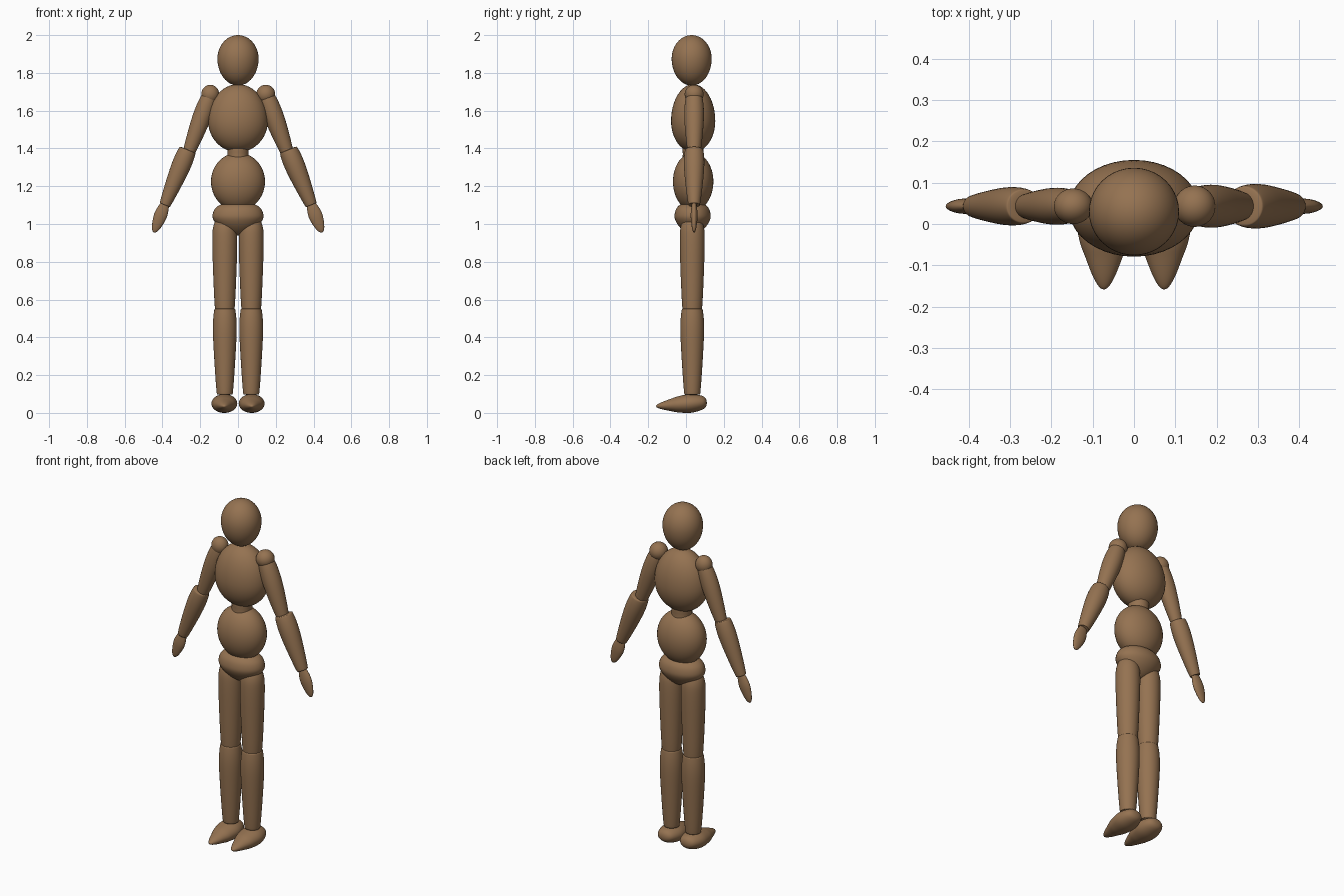
import bpy, bmesh, math
from mathutils import Vector

old = bpy.data.objects.get("Cube")
if old:
    bpy.data.objects.remove(old)

wood = bpy.data.materials.new("brown_wood")
wood.use_nodes = True
COLOUR = (0.30, 0.17, 0.083, 1)
wood.diffuse_color = COLOUR
bsdf = next(n for n in wood.node_tree.nodes if n.type == 'BSDF_PRINCIPLED')
bsdf.inputs["Base Color"].default_value = COLOUR
bsdf.inputs["Roughness"].default_value = 0.6

SEGMENTS = 40
DEPTH = 0.038   # y of the body's centre line


def smooth_profile(pts, steps=5):
    """Round a (radius, height) profile that starts and ends on its axis."""
    p = [Vector(q) for q in pts]
    p = [Vector((-p[1].x, p[1].y))] + p + [Vector((-p[-2].x, p[-2].y))]
    out = []
    for a, b, c, d in zip(p, p[1:], p[2:], p[3:]):
        for i in range(steps):
            t = i / steps
            out.append(0.5 * (2 * b + (c - a) * t + (2 * a - 5 * b + 4 * c - d) * t * t
                              + (3 * b - a - 3 * c + d) * t ** 3))
    return out + [p[-2]]


def turned(name, profile, start, end, side=1, depth=1, up=(0, 1, 0)):
    """Turn a profile (heights 0 to 1) about the line from start to end."""
    start, end = Vector(start), Vector(end)
    axis = end - start
    length = axis.length
    z = axis.normalized()
    x = Vector(up).cross(z).normalized()
    y = z.cross(x)
    pts = smooth_profile([(r, h * length) for r, h in profile])
    bm = bmesh.new()
    rings = []
    for r, h in pts[1:-1]:
        ring = []
        for i in range(SEGMENTS):
            a = 2 * math.pi * i / SEGMENTS
            ring.append(bm.verts.new(start + z * h + x * (r * side * math.cos(a))
                                     + y * (r * depth * math.sin(a))))
        rings.append(ring)
    first = bm.verts.new(start + z * pts[0].y)
    last = bm.verts.new(start + z * pts[-1].y)
    for i in range(SEGMENTS):
        j = (i + 1) % SEGMENTS
        bm.faces.new((first, rings[0][j], rings[0][i]))
        bm.faces.new((last, rings[-1][i], rings[-1][j]))
        for lo, hi in zip(rings, rings[1:]):
            bm.faces.new((lo[i], lo[j], hi[j], hi[i]))
    bmesh.ops.recalc_face_normals(bm, faces=bm.faces[:])
    return finish(name, bm)


def egg(name, centre, rx, ry, above, below):
    """Ellipsoid whose upper and lower halves differ in height."""
    bm = bmesh.new()
    bmesh.ops.create_uvsphere(bm, u_segments=SEGMENTS, v_segments=24, radius=1)
    for v in bm.verts:
        h = above if v.co.z > 0 else below
        v.co = Vector(centre) + Vector((v.co.x * rx, v.co.y * ry, v.co.z * h))
    return finish(name, bm)


def finish(name, bm):
    mesh = bpy.data.meshes.new(name)
    bm.to_mesh(mesh)
    bm.free()
    mesh.materials.append(wood)
    mesh.shade_smooth()
    obj = bpy.data.objects.new(name, mesh)
    bpy.context.collection.objects.link(obj)
    return obj


# Head and torso
egg("head", (0, 0.03, 1.875), 0.109, 0.106, 0.125, 0.142)
egg("chest", (0, DEPTH, 1.545), 0.158, 0.117, 0.195, 0.165)
egg("abdomen", (0, DEPTH, 1.225), 0.143, 0.107, 0.152, 0.155)
turned("waist_joint", [(0, 0), (0.05, 0.02), (0.055, 0.5), (0.05, 0.98), (0, 1)],
       (0, DEPTH, 1.32), (0, DEPTH, 1.42))
turned("pelvis", [(0, 0), (0.05, 0.08), (0.1, 0.28), (0.13, 0.5), (0.134, 0.68),
                  (0.118, 0.88), (0.08, 1), (0, 1)],
       (0, DEPTH - 0.003, 0.94), (0, DEPTH - 0.003, 1.105), depth=0.71)

# Limb profiles, from the upper end to the lower end
thigh = [(0, 0), (0.04, 0.025), (0.06, 0.1), (0.066, 0.24), (0.062, 0.57),
         (0.053, 0.94), (0.044, 0.985), (0, 1)]
shin = [(0, 0), (0.047, 0.008), (0.057, 0.045), (0.063, 0.22), (0.058, 0.5),
        (0.044, 0.94), (0.035, 0.98), (0, 1)]
foot = [(0, 0), (0.045, 0.06), (0.068, 0.3), (0.06, 0.55), (0.045, 0.71),
        (0.027, 0.88), (0.012, 0.975), (0, 1)]
upper_arm = [(0, 0), (0.035, 0.02), (0.047, 0.12), (0.052, 0.35), (0.048, 0.62),
             (0.037, 0.95), (0.03, 1), (0, 1.01)]
forearm = [(0, 0), (0.04, 0), (0.05, 0.04), (0.054, 0.25), (0.048, 0.55),
           (0.033, 0.96), (0.025, 1), (0, 1)]
hand = [(0, 0), (0.022, 0.04), (0.036, 0.36), (0.033, 0.62), (0.019, 0.9), (0, 1)]

for label, s in (("left", 1), ("right", -1)):
    # Leg
    x, y = 0.07 * s, DEPTH - 0.005
    turned(label + "_thigh", thigh, (x, y, 1.04), (x, y, 0.535))
    turned(label + "_shin", shin, (x, y, 0.557), (x, y, 0.09))
    turned(label + "_foot", foot, (0.072 * s, 0.11, 0.057), (0.073 * s, -0.158, 0.035),
           depth=0.72, up=(0, 0, 1))

    # Arm, a little slimmer on the right
    w, d = (1, 1) if s > 0 else (0.94, 0.86)
    y = DEPTH + 0.005
    egg(label + "_shoulder", (0.147 * s, y, 1.687), 0.05 * w, 0.05 * d, 0.05, 0.05)
    turned(label + "_upper_arm", upper_arm, (0.146 * s, y, 1.69), (0.258 * s, y, 1.385),
           w, d)
    turned(label + "_forearm", forearm, (0.266 * s, y, 1.393), (0.387 * s, y, 1.102),
           w, d)
    turned(label + "_hand", hand, (0.383 * s, y, 1.115), (0.445 * s, y, 0.955),
           w, 0.5)
